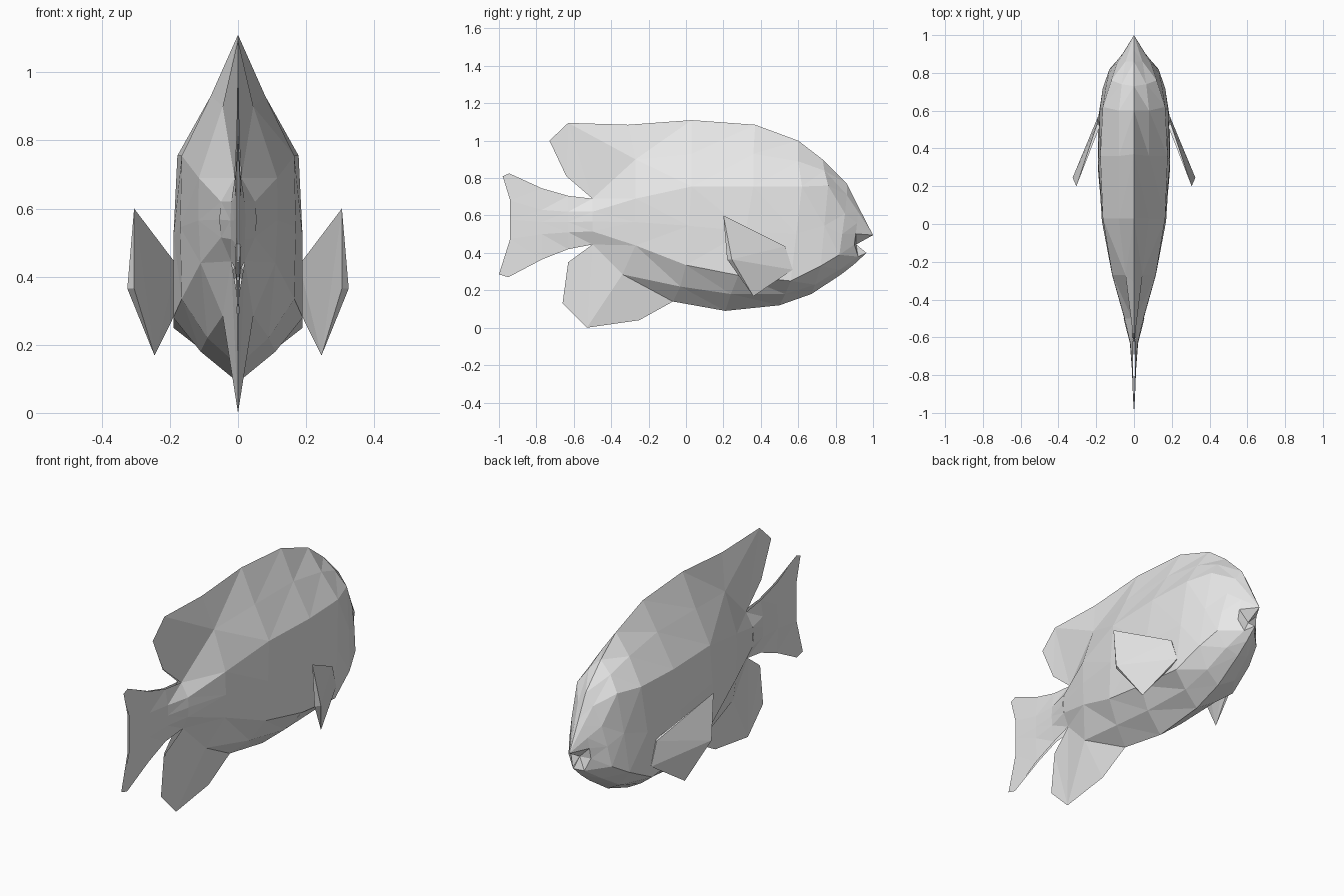
import bpy, bmesh
from mathutils import Vector

cube = bpy.data.objects.get("Cube")
if cube:
    bpy.data.objects.remove(cube)

# Single matte grey
grey = bpy.data.materials.new("pale_grey")
grey.use_nodes = True
color = (0.8, 0.8, 0.8, 1)
grey.diffuse_color = color
grey.node_tree.nodes["Principled BSDF"].inputs["Base Color"].default_value = color


def finish(name, bm):
    bmesh.ops.remove_doubles(bm, verts=bm.verts, dist=0.0005)
    bmesh.ops.triangulate(bm, faces=bm.faces)
    bmesh.ops.recalc_face_normals(bm, faces=bm.faces)
    mesh = bpy.data.meshes.new(name)
    bm.to_mesh(mesh)
    bm.free()
    mesh.materials.append(grey)
    obj = bpy.data.objects.new(name, mesh)
    bpy.context.scene.collection.objects.link(obj)
    return obj


def skin(name, lines):
    """Span faces between neighbouring lengthwise lines, on both sides of x = 0."""
    bm = bmesh.new()
    for side in (1, -1):
        rows = [[bm.verts.new((side * p[0], p[1], p[2])) for p in line] for line in lines]
        for a, b in zip(rows, rows[1:]):
            for i in range(len(a) - 1):
                bm.faces.new((a[i], a[i + 1], b[i + 1], b[i]))
    return finish(name, bm)


def center(points):
    return [(0, y, z) for y, z in points]


def midline(upper, lower, bulge):
    mid = [(Vector(a) + Vector(b)) / 2 for a, b in zip(upper, lower)]
    for p in mid:
        p.x *= bulge
    return mid


# Lengthwise body lines, listed from the rear to the snout
ridge = center([(-.63, 1.095), (-.31, 1.085), (.03, 1.11), (.37, 1.085),
                (.6, 1), (.73, .9), (.86, .77), (.92, .65), (1, .495)])
upper_flank = [(.01, -.5, .69), (.045, -.27, .9), (.08, .03, .93), (.08, .36, .93),
               (.08, .6, .89), (.065, .74, .84), (.045, .86, .71), (.025, .92, .62), (0, 1, .495)]
shoulder = [(.05, -.5, .62), (.115, -.27, .69), (.165, .03, .755), (.178, .36, .755),
            (.165, .62, .755), (.12, .76, .76), (.09, .85, .61), (.05, .915, .56), (0, 1, .495)]
lower_flank = [(.05, -.5, .515), (.11, -.27, .44), (.165, 0, .335), (.19, .28, .28),
               (.19, .56, .25), (.165, .72, .33), (.13, .82, .39), (.06, .9, .445), (0, .91, .445)]
keel_side = [(.02, -.5, .445), (.045, -.34, .285), (.09, -.03, .22), (.11, .24, .18),
             (.1, .53, .18), (.09, .69, .23), (.07, .82, .31), (.035, .92, .38), (0, .965, .4)]
belly = center([(-.53, 0), (-.25, .04), (-.07, .14), (.21, .09),
                (.5, .12), (.67, .18), (.83, .285), (.9, .34), (.965, .4)])
flank = midline(shoulder, lower_flank, 1.03)
flank[-1] = Vector(shoulder[-1])
skin("body", [ridge, upper_flank, shoulder, flank, lower_flank, keel_side, belly])

# Tail stem flattening into a forked fin
tail_top = [(.01, -.5, .69), (.006, -.63, .705), (.005, -.77, .745), (0, -.945, .825), (0, -.98, .81)]
tail_upper = [(.05, -.5, .62), (.02, -.63, .62), (.01, -.77, .63), (.004, -.94, .68), (.004, -.94, .68)]
tail_lower = [(.05, -.5, .515), (.02, -.63, .51), (.01, -.77, .5), (.004, -.94, .475), (.004, -.94, .475)]
tail_bottom = [(.02, -.5, .445), (.006, -.63, .42), (.005, -.77, .365), (0, -.95, .27), (0, -1, .285)]
skin("tail_fin", [tail_top, tail_upper, midline(tail_upper, tail_lower, 1.1),
                  tail_lower, tail_bottom])

# Free rear lobes of the dorsal and anal fins
skin("dorsal_fin_tip", [center([(-.63, 1.095), (-.73, 1)]),
                        [(.01, -.5, .69), (.003, -.64, .81)]])
skin("anal_fin_tip", [center([(-.53, 0), (-.66, .13)]),
                      [(.02, -.5, .445), (.003, -.63, .35)]])

# Pectoral fins flaring out and back from the sides
fin_points = [(.305, .2, .6), (.325, .245, .365), (.305, .22, .365), (.245, .36, .168),
              (.195, .53, .435), (.18, .52, .435), (.19, .57, .31), (.175, .56, .31)]
for side, label in ((1, "left"), (-1, "right")):
    bm = bmesh.new()
    for x, y, z in fin_points:
        bm.verts.new((side * x, y, z))
    bmesh.ops.convex_hull(bm, input=bm.verts)
    finish(label + "_pectoral_fin", bm)
